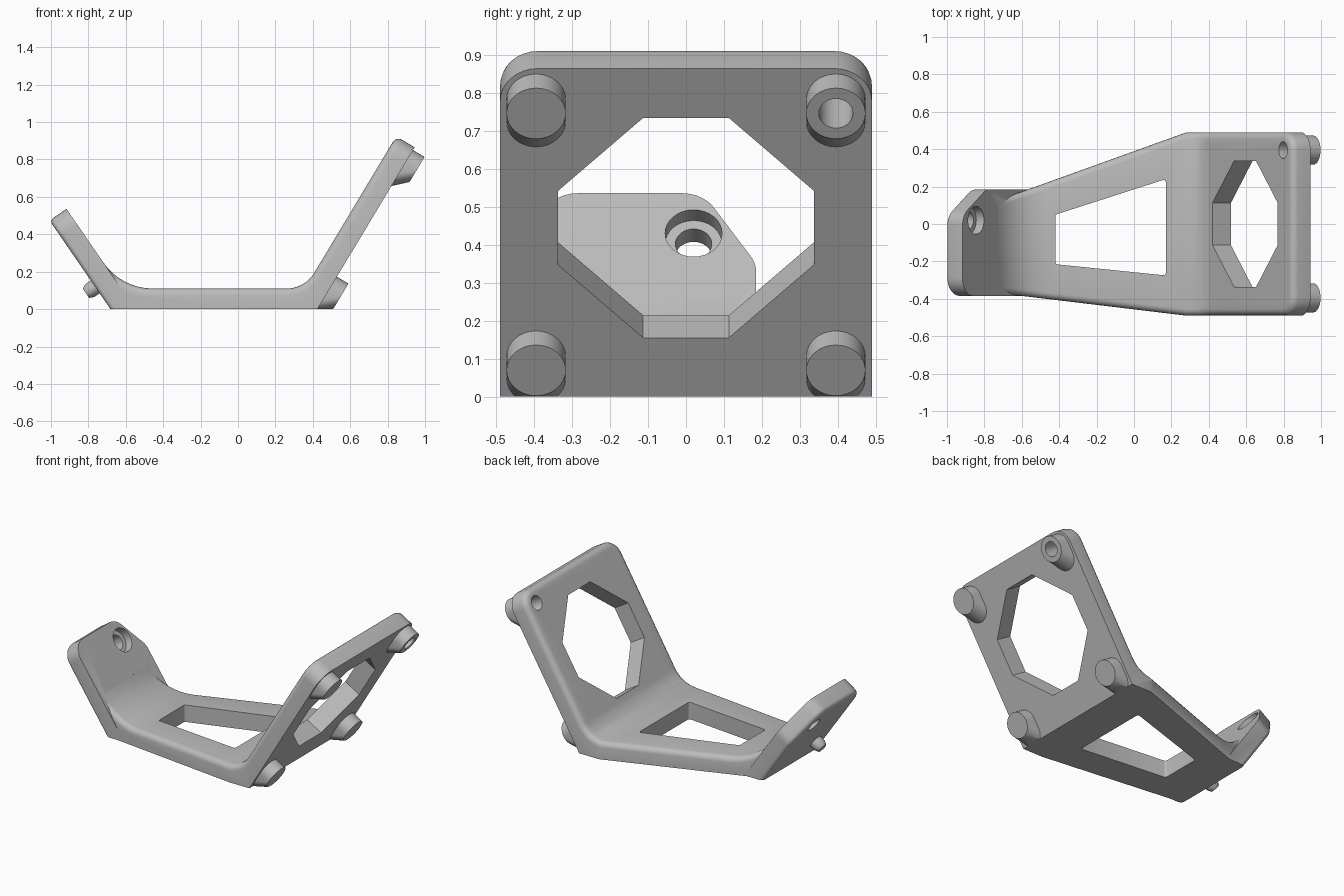
import bpy, bmesh
from math import sin, cos, tan, pi, radians
from mathutils import Vector, Matrix

if "Cube" in bpy.data.objects:
    bpy.data.objects.remove(bpy.data.objects["Cube"])

gray = bpy.data.materials.new("plain gray")
gray.use_nodes = True
gray.diffuse_color = (0.5, 0.5, 0.5, 1)
gray.node_tree.nodes["Principled BSDF"].inputs["Base Color"].default_value = (0.5, 0.5, 0.5, 1)


def frame(origin, u, v):
    """Matrix whose local x and y run along u and v."""
    u, v = Vector(u), Vector(v)
    return Matrix.Translation(origin) @ Matrix((u, v, u.cross(v))).transposed().to_4x4()


def rounded(points, steps=8):
    """Outline from (x, y, radius) corners, with arcs at the corners."""
    out = []
    for i, (x, y, r) in enumerate(points):
        p = Vector((x, y))
        if r == 0:
            out.append(p)
            continue
        a = (Vector(points[i - 1][:2]) - p).normalized()
        b = (Vector(points[(i + 1) % len(points)][:2]) - p).normalized()
        half = a.angle(b) / 2
        centre = p + (a + b).normalized() * (r / sin(half))
        start, end = p + a * (r / tan(half)) - centre, p + b * (r / tan(half)) - centre
        sweep = pi - 2 * half
        for k in range(steps + 1):
            t = k / steps
            out.append(centre + (start * sin((1 - t) * sweep) + end * sin(t * sweep)) / sin(sweep))
    return out


def make(name, bm):
    bmesh.ops.recalc_face_normals(bm, faces=bm.faces)
    mesh = bpy.data.meshes.new(name)
    bm.to_mesh(mesh)
    bm.free()
    mesh.materials.append(gray)
    obj = bpy.data.objects.new(name, mesh)
    bpy.context.collection.objects.link(obj)
    return obj


def prism(outline, low, high, matrix):
    bm = bmesh.new()
    face = bm.faces.new([bm.verts.new((p.x, p.y, low)) for p in outline])
    new = bmesh.ops.extrude_face_region(bm, geom=[face])["geom"]
    bmesh.ops.translate(bm, vec=(0, 0, high - low), verts=[g for g in new if isinstance(g, bmesh.types.BMVert)])
    bm.transform(matrix)
    bmesh.ops.recalc_face_normals(bm, faces=bm.faces)
    return bm


def hull(rings, matrix, sides=32):
    """Convex solid around circles given as (x, y, height, radius)."""
    bm = bmesh.new()
    for x, y, h, r in rings:
        for k in range(sides):
            a = 2 * pi * k / sides
            bm.verts.new((x + r * cos(a), y + r * sin(a), h))
    res = bmesh.ops.convex_hull(bm, input=bm.verts)
    bmesh.ops.delete(bm, geom=list({g for g in res["geom_interior"] if isinstance(g, bmesh.types.BMVert)}), context="VERTS")
    bmesh.ops.dissolve_limit(bm, angle_limit=0.01, verts=bm.verts, edges=bm.edges)
    bm.transform(matrix)
    return bm


def clip_ground(bm):
    """Cut the solid flat at the ground and close it."""
    geom = bm.verts[:] + bm.edges[:] + bm.faces[:]
    bmesh.ops.bisect_plane(bm, geom=geom, plane_co=(0, 0, 0), plane_no=(0, 0, 1), clear_inner=True)
    bmesh.ops.holes_fill(bm, edges=[e for e in bm.edges if e.is_boundary], sides=0)
    return bm


def combine(target, other, operation):
    mod = target.modifiers.new(operation.lower(), "BOOLEAN")
    mod.operation, mod.solver, mod.object = operation, "EXACT", other
    bpy.context.view_layer.objects.active = target
    bpy.ops.object.modifier_apply(modifier=mod.name)
    bpy.data.objects.remove(other)


def soften(bm, edges, offset, segments):
    bmesh.ops.bevel(bm, geom=edges, offset=offset, segments=segments, profile=0.5,
                    affect="EDGES", clamp_overlap=False)


# Frames on the outer faces of the two tilted plates
A, B = radians(59), radians(55.5)
big = frame((0.425, 0, 0), (0, 1, 0), (cos(A), 0, sin(A)))
small = frame((-0.682, 0, 0), (0, 1, 0), (-cos(B), 0, sin(B)))
THICK, TOP, MID, BASE = 0.115, 1.009, 0.519, 0.11


def side_point(matrix, s, d, r=0):
    p = matrix @ Vector((0, s, d))
    return (p.x, p.z, r)


# Base and large plate, from one side profile
s_big = (BASE - THICK * cos(A)) / sin(A)
s_small = (BASE - BASE * cos(B)) / sin(B)
profile = rounded([
    (-0.66, 0, 0), (0.425, 0, 0),
    side_point(big, TOP, 0), side_point(big, TOP, -THICK),
    side_point(big, s_big, -THICK, 0.17), side_point(small, s_small, BASE, 0.32),
    side_point(small, 0.24, BASE), side_point(small, 0.24, 0.02)])
bm = prism(profile, -0.49, 0.49, frame((0, 0, 0), (1, 0, 0), (0, 0, 1)))

# Taper the base toward the small plate
BEND = 0.28
bmesh.ops.bisect_plane(bm, geom=bm.verts[:] + bm.edges[:] + bm.faces[:],
                       plane_co=(BEND, 0, 0), plane_no=(1, 0, 0))
for v in bm.verts:
    run = max(0, BEND - v.co.x)
    v.co.y += -0.36 * run if v.co.y > 0 else 0.12 * run
bm.normal_update()

# Round the large plate's top corners, then the inner rim
inv = big.inverted()
corners = [e for e in bm.edges if all((inv @ v.co).y > TOP - 0.01 for v in e.verts)
           and abs(e.verts[0].co.y - e.verts[1].co.y) < 0.01]
soften(bm, corners, 0.1, 8)
bm.normal_update()


def is_inner(f):
    n = f.normal
    at_top = f.calc_center_median().z > 0.8 and n.x > 0
    return n.z > 0.3 and abs(n.y) < 0.01 and not at_top


soften(bm, [e for e in bm.edges if sum(is_inner(f) for f in e.link_faces) == 1], 0.035, 4)
bracket = make("bracket", bm)

# Small tilted plate with one clipped corner
outline = rounded([(-0.385, -0.2, 0), (0.185, -0.2, 0), (0.185, 0.35, 0.1),
                   (0.045, 0.575, 0.1), (-0.385, 0.575, 0.1)])
bm = prism(outline, 0, BASE, small)
bm.normal_update()
inward = small.to_3x3() @ Vector((0, 0, 1))
soften(bm, [e for e in bm.edges if sum(f.normal.dot(inward) > 0.99 for f in e.link_faces) == 1], 0.025, 4)
combine(bracket, make("small_plate", clip_ground(bm)), "UNION")

# Locating peg behind the small plate
peg = hull([(-0.24, 0.144, 0.03, 0.042), (-0.24, 0.144, -0.035, 0.042), (-0.24, 0.144, -0.06, 0.03)], small)
combine(bracket, make("peg", peg), "UNION")

# Four bosses with sloped supports below
spots = [(0.395 * i, MID + 0.395 * j) for i in (-1, 1) for j in (-1, 1)]
for y, s in spots:
    boss = hull([(y, s, 0.072, 0.078), (y, s, -0.03, 0.078), (y, s - 0.068, 0, 0.078),
                 (y, s - 0.068, -0.03, 0.078)], big)
    combine(bracket, make("boss", clip_ground(boss)), "UNION")

# Screw holes through the bosses
for y, s in spots:
    combine(bracket, make("boss_hole", hull([(y, s, -0.4, 0.045), (y, s, 0.2, 0.045)], big)), "DIFFERENCE")

# Eight-sided opening in the large plate
W, F = 0.338, 0.113
quarter = [(W, -F), (W, F), (F, W), (-F, W), (-W, F), (-W, -F), (-F, -W), (F, -W)]
opening = prism([Vector((y, s + MID)) for y, s in quarter], -0.25, 0.1, big)
combine(bracket, make("plate_opening", opening), "DIFFERENCE")

# Tapered window in the base
window = rounded([(-0.42, -0.215, 0.012), (0.17, -0.275, 0.012), (0.17, 0.24, 0.012), (-0.42, 0.05, 0.012)], 4)
combine(bracket, make("base_window", prism(window, -0.1, 0.3, Matrix())), "DIFFERENCE")

# Counterbored holes in the small plate
for y in (-0.21, 0.02):
    for low, r in ((-0.1, 0.048), (0.06, 0.075)):
        combine(bracket, make("bore", hull([(y, 0.447, low, r), (y, 0.447, 0.2, r)], small)), "DIFFERENCE")

# Smooth the curves, keep the corners crisp
bpy.ops.object.select_all(action="DESELECT")
bracket.select_set(True)
bpy.context.view_layer.objects.active = bracket
bpy.ops.object.shade_smooth_by_angle(angle=radians(30))
